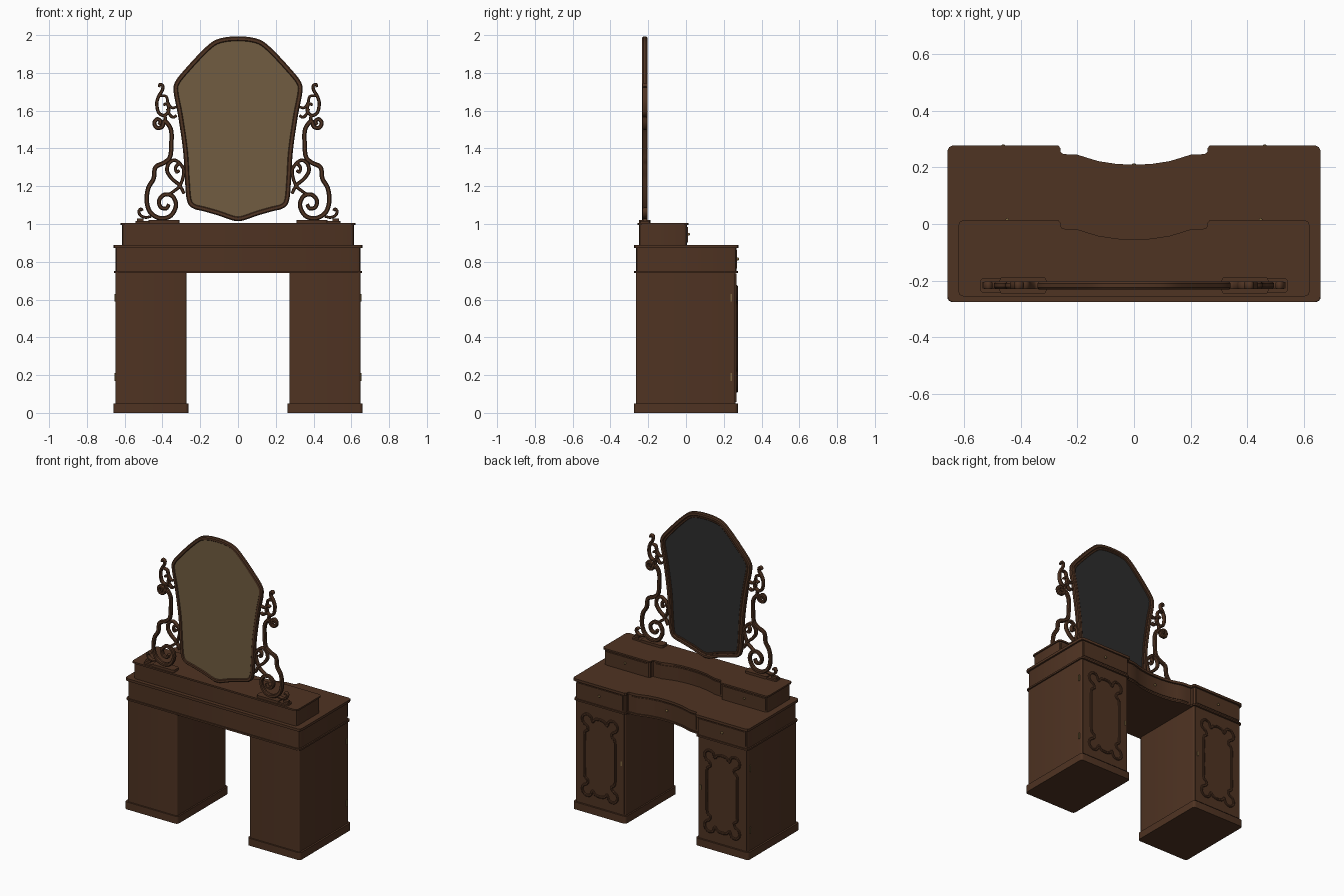
import bpy, bmesh, math
from mathutils import Vector

if "Cube" in bpy.data.objects:
    bpy.data.objects.remove(bpy.data.objects["Cube"])


def material(name, rgb):
    m = bpy.data.materials.new(name)
    m.diffuse_color = (*rgb, 1)
    m.use_nodes = True
    m.node_tree.nodes["Principled BSDF"].inputs["Base Color"].default_value = m.diffuse_color
    return m


WOOD = material("dark walnut", (0.078, 0.033, 0.016))
BACK = material("plywood backing", (0.165, 0.108, 0.052))
GLASS = material("mirror glass", (0.026, 0.026, 0.026))
BRASS = material("aged brass", (0.20, 0.13, 0.05))


def finish(bm, name, mat, smooth=True):
    bmesh.ops.recalc_face_normals(bm, faces=bm.faces)
    me = bpy.data.meshes.new(name)
    bm.to_mesh(me)
    bm.free()
    me.materials.append(mat)
    ob = bpy.data.objects.new(name, me)
    bpy.context.collection.objects.link(ob)
    if smooth:
        bpy.ops.object.select_all(action='DESELECT')
        ob.select_set(True)
        bpy.context.view_layer.objects.active = ob
        bpy.ops.object.shade_smooth_by_angle(angle=math.radians(35))
    return ob


def prism(name, pts, a, b, mat, axis='Z'):
    """Extrude a closed 2D outline from a to b along z (xy outline) or y (xz outline)."""
    bm = bmesh.new()
    put = (lambda p, h: (p[0], p[1], h)) if axis == 'Z' else (lambda p, h: (p[0], h, p[1]))
    lo = [bm.verts.new(put(p, a)) for p in pts]
    hi = [bm.verts.new(put(p, b)) for p in pts]
    bm.faces.new(lo)
    bm.faces.new(hi)
    n = len(pts)
    for i in range(n):
        bm.faces.new((lo[i], lo[(i + 1) % n], hi[(i + 1) % n], hi[i]))
    return finish(bm, name, mat)


def rounded(x0, x1, y0, y1, r, seg=4):
    pts = []
    for cx, cy, a0 in ((x1 - r, y1 - r, 0), (x0 + r, y1 - r, 90), (x0 + r, y0 + r, 180), (x1 - r, y0 + r, 270)):
        for i in range(seg + 1):
            a = math.radians(a0 + 90 * i / seg)
            pts.append((cx + r * math.cos(a), cy + r * math.sin(a)))
    return pts


def spline(pts, closed=False, sub=6):
    """Catmull-Rom samples through the points."""
    P = [Vector(p) for p in pts]
    n = len(P)
    out = []
    for i in range(n if closed else n - 1):
        get = (lambda k: P[k % n]) if closed else (lambda k: P[max(0, min(n - 1, k))])
        a, b, c, d = get(i - 1), get(i), get(i + 1), get(i + 2)
        for s in range(sub):
            t = s / sub
            out.append(0.5 * (2 * b + (c - a) * t + (2 * a - 5 * b + 4 * c - d) * t * t
                              + (3 * b - a - 3 * c + d) * t ** 3))
    if not closed:
        out.append(P[-1])
    return out


def normals(P, closed):
    n = len(P)
    res = []
    for i in range(n):
        a = P[i - 1] if closed or i else P[i]
        b = P[(i + 1) % n] if closed or i < n - 1 else P[i]
        t = (b - a).normalized()
        res.append(Vector((t.y, -t.x)))
    return res


def offset(P, d):
    return [p + n * d for p, n in zip(P, normals(P, True))]


def ribbon(name, P, width, y0, y1, mat, closed=False, taper=1.0):
    """Sweep a chamfered bar along a path in the xz plane."""
    N = normals(P, closed)
    bm = bmesh.new()
    rings = []
    ym, c = (y0 + y1) / 2, 0.25 * (y1 - y0)
    for i, (p, nn) in enumerate(zip(P, N)):
        w = width / 2 * (1 if closed else taper + (1 - taper) * math.sin(math.pi * i / (len(P) - 1)) ** 0.5)
        prof = ((-w, ym - c), (-w * 0.55, y0), (w * 0.55, y0), (w, ym - c),
                (w, ym + c), (w * 0.55, y1), (-w * 0.55, y1), (-w, ym + c))
        rings.append([bm.verts.new((p.x + nn.x * u, y, p.y + nn.y * u)) for u, y in prof])
    m = len(rings)
    for i in range(m if closed else m - 1):
        a, b = rings[i], rings[(i + 1) % m]
        for k in range(8):
            bm.faces.new((a[k], a[(k + 1) % 8], b[(k + 1) % 8], b[k]))
    if not closed:
        bm.faces.new(rings[0])
        bm.faces.new(rings[-1])
    return finish(bm, name, mat)


def box(name, x0, x1, y0, y1, z0, z1, mat):
    return prism(name, [(x0, y0), (x1, y0), (x1, y1), (x0, y1)], z0, z1, mat)


def knob(name, x, y, z, r):
    bm = bmesh.new()
    bmesh.ops.create_uvsphere(bm, u_segments=12, v_segments=8, radius=r)
    bmesh.ops.translate(bm, verts=bm.verts, vec=(x, y, z))
    finish(bm, name, BRASS)


# Serpentine plan shared by table and upper drawer case
CURVE = [(0, -0.068), (0.06, -0.066), (0.125, -0.056), (0.165, -0.044), (0.20, -0.033), (0.245, -0.031)]


def plan(hx, yb, yf, step, r=0.02):
    k = r * 0.3
    half = CURVE + [(step - 0.006, -0.029), (step, -0.022), (step, -0.01), (step + 0.008, 0)]
    half = [(x, yf + y) for x, y in half]
    half += [(hx - r, yf), (hx - k, yf - k), (hx, yf - r), (hx, yb + r), (hx - k, yb + k), (hx - r, yb)]
    return half + [(-x, y) for x, y in reversed(half) if x > 0]


# Table apron with its mouldings
prism("apron", plan(0.648, -0.266, 0.267, 0.27), 0.745, 0.88, WOOD)
prism("apron_lower_moulding", plan(0.657, -0.274, 0.275, 0.263), 0.741, 0.752, WOOD)
prism("table_top", plan(0.66, -0.276, 0.278, 0.26), 0.873, 0.89, WOOD)

# Upper drawer case
prism("upper_case", plan(0.615, -0.25, 0.006, 0.268), 0.888, 0.998, WOOD)
prism("upper_case_top", plan(0.622, -0.257, 0.014, 0.26), 0.994, 1.005, WOOD)

# Curved middle drawer fronts
for name, yf, z0, z1 in (("middle_drawer", 0.267, 0.765, 0.863), ("upper_middle_drawer", 0.006, 0.902, 0.984)):
    c = [(x, yf + y) for x, y in CURVE]
    c = [(-x, y) for x, y in reversed(c) if x > 0] + c
    prism(name, [(x, y + 0.004) for x, y in c] + [(x, y - 0.01) for x, y in reversed(c)], z0, z1, WOOD)
knob("middle_drawer_knob", 0, 0.207, 0.815, 0.008)

# Mirrored outlines for the looking glass, drawn on one half
EDGE = [(0, 1.99), (0.07, 1.985), (0.13, 1.965), (0.193, 1.91), (0.272, 1.825), (0.328, 1.755), (0.338, 1.70),
        (0.315, 1.577), (0.288, 1.39), (0.278, 1.233), (0.268, 1.127), (0.24, 1.087), (0.177, 1.069),
        (0.103, 1.048), (0, 1.018)]
edge = spline(EDGE + [(-x, z) for x, z in reversed(EDGE) if x > 0], True, 5)
ribbon("mirror_frame", offset(edge, 0.010) if offset(edge, 0.01)[0].y < edge[0].y else offset(edge, -0.010),
       0.026, -0.232, -0.204, WOOD, True)
sign = 1 if offset(edge, 0.01)[0].y < edge[0].y else -1
ribbon("mirror_inner_moulding", offset(edge, 0.028 * sign), 0.014, -0.219, -0.209, WOOD, True)
prism("mirror_back", offset(edge, 0.014 * sign), -0.227, -0.219, BACK, 'Y')
prism("mirror_glass", offset(edge, 0.016 * sign), -0.219, -0.213, GLASS, 'Y')

# Door ornament: quarter outline mirrored both ways
Q = [(0, 0.262), (0.035, 0.255), (0.055, 0.235), (0.07, 0.268), (0.105, 0.275), (0.13, 0.25), (0.125, 0.215),
     (0.095, 0.195), (0.09, 0.17), (0.112, 0.15), (0.115, 0.08), (0.115, 0)]
top = Q + [(x, -z) for x, z in reversed(Q[:-1])]
ORN = top + [(-x, z) for x, z in reversed(top[1:-1])]

# Scrollwork paths (x, z)
STEM = [(0.418, 1.53), (0.425, 1.548), (0.445, 1.545), (0.446, 1.515), (0.42, 1.50), (0.395, 1.52), (0.398, 1.555),
        (0.37, 1.56), (0.352, 1.50), (0.352, 1.42), (0.36, 1.355), (0.39, 1.325), (0.437, 1.30), (0.447, 1.24),
        (0.475, 1.19), (0.483, 1.12), (0.463, 1.06), (0.41, 1.03), (0.355, 1.045), (0.328, 1.10), (0.348, 1.148),
        (0.39, 1.155), (0.418, 1.125), (0.41, 1.09), (0.38, 1.082), (0.366, 1.105)]
STEM[0:7] = [(0.418, 1.525), (0.41, 1.545), (0.428, 1.555), (0.443, 1.535), (0.43, 1.51), (0.402, 1.515),
             (0.388, 1.545)]
STEM[7:10] = [(0.355, 1.50), (0.353, 1.42)]
HEART = [(0.322, 1.26), (0.33, 1.275), (0.315, 1.285), (0.298, 1.265), (0.302, 1.225), (0.33, 1.222),
         (0.345, 1.26), (0.33, 1.31), (0.36, 1.33), (0.40, 1.32)]
HEART = [(0.31, 1.285), (0.325, 1.275), (0.33, 1.30), (0.31, 1.318), (0.288, 1.29), (0.29, 1.25), (0.31, 1.2),
         (0.345, 1.17), (0.375, 1.15)]
HEART2 = [(0.30, 1.315), (0.335, 1.338), (0.367, 1.32), (0.375, 1.28), (0.35, 1.24), (0.31, 1.205), (0.285, 1.16)]
FINIAL = [(0.418, 1.725), (0.412, 1.74), (0.398, 1.73), (0.402, 1.705), (0.418, 1.68), (0.43, 1.64), (0.42, 1.59),
          (0.39, 1.575), (0.366, 1.60), (0.375, 1.635), (0.395, 1.63)]
LOOP = [(0.415, 1.68), (0.38, 1.675), (0.37, 1.64), (0.35, 1.615), (0.325, 1.62)]
LINK = [(0.39, 1.58), (0.385, 1.56), (0.385, 1.545)]
CUSP = [(0.325, 1.575), (0.345, 1.565), (0.365, 1.585), (0.375, 1.61)]
FOOT = [(0.505, 1.07), (0.515, 1.08), (0.525, 1.065), (0.515, 1.045), (0.49, 1.035), (0.46, 1.04)]

for s, side in ((-1, "left"), (1, "right")):
    def span(a, b):
        return (a, b) if s > 0 else (-b, -a)

    # Pedestal with plinth, door and ornament
    a, b = span(0.262, 0.66)
    prism(side + "_plinth", rounded(a, b, -0.276, 0.274, 0.018), 0, 0.05, WOOD)
    a, b = span(0.272, 0.648)
    prism(side + "_pedestal", rounded(a, b, -0.266, 0.262, 0.012), 0.05, 0.745, WOOD)
    a, b = span(0.280, 0.642)
    box(side + "_door", a, b, 0.255, 0.267, 0.057, 0.737, WOOD)
    orn = spline([(s * 0.46 + x, 0.392 + z) for x, z in ORN], True, 4)
    ribbon(side + "_door_ornament", orn, 0.016, 0.260, 0.274, WOOD, True)
    a, b = span(0.294, 0.302)
    box(side + "_keyhole_plate", a, b, 0.26, 0.27, 0.385, 0.415, BRASS)
    for i, z in enumerate((0.19, 0.61)):
        a, b = span(0.64, 0.655)
        box(f"{side}_hinge_{i}", a, b, 0.236, 0.244, z - 0.02, z + 0.02, BRASS)

    # Side drawers with knobs
    a, b = span(0.286, 0.636)
    box(side + "_drawer", a, b, 0.26, 0.271, 0.765, 0.863, WOOD)
    knob(side + "_drawer_knob", s * 0.462, 0.274, 0.815, 0.008)
    a, b = span(0.284, 0.603)
    box(side + "_upper_drawer", a, b, 0.0, 0.010, 0.902, 0.984, WOOD)
    knob(side + "_upper_drawer_knob", s * 0.448, 0.014, 0.945, 0.007)

    # Mirror support: stepped foot plate and scrolls
    a, b = span(0.31, 0.475)
    prism(side + "_foot_plate", rounded(a, b, -0.248, -0.187, 0.012), 1.004, 1.022, WOOD)
    a, b = span(0.40, 0.543)
    prism(side + "_foot_plate_end", rounded(a, b, -0.244, -0.191, 0.012), 1.004, 1.016, WOOD)
    for part, path, w in (("stem", STEM, 0.024), ("lower_curl", HEART, 0.018), ("inner_curl", HEART2, 0.02),
                          ("finial", FINIAL, 0.018), ("finial_loop", LOOP, 0.015), ("link", LINK, 0.018),
                          ("mirror_pivot", CUSP, 0.016), ("foot_curl", FOOT, 0.016)):
        P = spline([(s * x, z) for x, z in path], False, 5)
        ribbon(f"{side}_scroll_{part}", P, w, -0.230, -0.204, WOOD, False, 0.75)
    a, b = span(0.50, 0.535)
    box(side + "_foot_block", a, b, -0.228, -0.206, 1.01, 1.03, WOOD)
